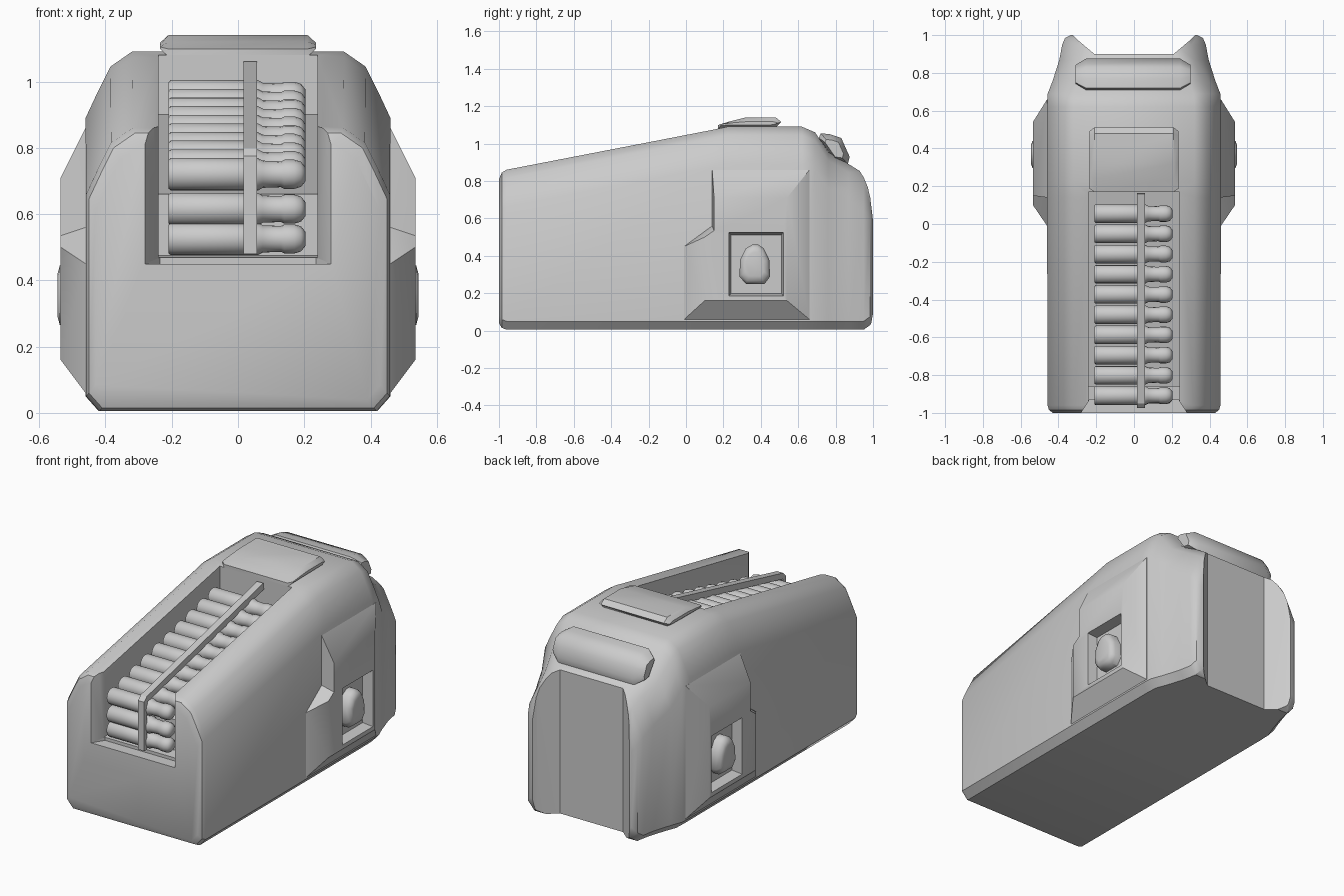
import bpy, bmesh, math
from mathutils import Vector

if "Cube" in bpy.data.objects:
    bpy.data.objects.remove(bpy.data.objects["Cube"])


def loft(name, rings, angle=35):
    """Closed solid skinned through rings of equal point count."""
    bm = bmesh.new()
    vs = [[bm.verts.new(p) for p in r] for r in rings]
    n = len(vs[0])
    for a, b in zip(vs, vs[1:]):
        for i in range(n):
            j = (i + 1) % n
            bm.faces.new((a[i], a[j], b[j], b[i]))
    bm.faces.new(vs[0])
    bm.faces.new(vs[-1][::-1])
    bmesh.ops.recalc_face_normals(bm, faces=bm.faces[:])
    me = bpy.data.meshes.new(name)
    bm.to_mesh(me)
    bm.free()
    ob = bpy.data.objects.new(name, me)
    bpy.context.collection.objects.link(ob)
    smooth(ob, angle)
    return ob


def activate(ob):
    bpy.ops.object.select_all(action='DESELECT')
    ob.select_set(True)
    bpy.context.view_layer.objects.active = ob


def smooth(ob, angle=35):
    activate(ob)
    bpy.ops.object.shade_smooth_by_angle(angle=math.radians(angle))


def cut(ob, cutter):
    m = ob.modifiers.new("cut", 'BOOLEAN')
    m.operation, m.solver, m.object = 'DIFFERENCE', 'EXACT', cutter
    activate(ob)
    bpy.ops.object.modifier_apply(modifier=m.name)
    bpy.data.objects.remove(cutter)
    smooth(ob)


def ring_x(x, prof, sy=1.0, sz=1.0):
    """Place a (y, z) profile at x, scaled about the middle of its bounds."""
    ys, zs = [p[0] for p in prof], [p[1] for p in prof]
    cy, cz = (min(ys) + max(ys)) / 2, (min(zs) + max(zs)) / 2
    return [(x, cy + (y - cy) * sy, cz + (z - cz) * sz) for y, z in prof]


def ring_z(z, plan):
    return [(x, y, z) for x, y in plan]


# Main housing: chamfered cross-sections lofted front to back
def section(y, w, top, bottom):
    half = [(w - 0.04, bottom), (w, bottom + 0.045), (w, top - 0.2), (w - 0.035, top - 0.125),
            (w - 0.075, top - 0.045), (w - 0.14, top)]
    return [(x, y, z) for x, z in half] + [(-x, y, z) for x, z in reversed(half)]


stations = [(-1, .43, .81, .04), (-.985, .45, .845, .015), (-.96, .458, .86, .005), (.14, .46, 1.073, .005),
            (.22, .46, 1.09, .005), (.62, .46, 1.09, .005), (.69, .457, 1.06, .005),
            (.76, .43, .955, .005), (.87, .395, .89, .005), (.95, .38, .84, .005),
            (.985, .365, .795, .03), (1.0, .335, .76, .06)]
housing = loft("housing", [section(*s) for s in stations])

# Recessed rear panel between the two back ridges
notch = [(-.21, .9), (.21, .9), (.305, .98), (.34, 1.02), (-.34, 1.02), (-.305, .98)]
cut(housing, loft("rear_cutter", [ring_z(-.1, notch), ring_z(1.3, notch)]))

# Open channel for the rounds, with a flared mouth
channel = [(-1.1, .42), (-.97, .465), (-.86, .475), (-.86, .66), (.17, .90), (.17, 1.3), (-1.1, 1.3)]
cut(housing, loft("channel_cutter", [ring_x(-.24, channel), ring_x(.24, channel)]))
flare = [(-.30, -1.03), (.30, -1.03), (.235, -.93), (-.235, -.93)]
cut(housing, loft("flare_cutter", [ring_z(.45, flare), ring_z(1.3, flare)]))

# Side pods with a pocket and a button, both sides
base = [(-.01, .06), (.66, .06), (.66, .86), (.14, .86), (.14, .56), (-.01, .45)]
face = [(.10, .16), (.54, .16), (.54, .71), (.15, .71), (.15, .535), (.10, .50)]
pocket = [(.225, .18), (.525, .18), (.525, .53), (.225, .53)]
button = [(.32, .25), (.42, .25), (.45, .29), (.445, .38), (.415, .44), (.385, .46),
          (.355, .46), (.32, .44), (.29, .38), (.285, .29)]
for side, s in (("right", 1), ("left", -1)):
    pod = loft("side_pod_" + side, [ring_x(s * .38, base), ring_x(s * .46, base), ring_x(s * .535, face)])
    cut(pod, loft("pocket_cutter", [ring_x(s * .475, pocket, .9, .9), ring_x(s * .60, pocket, 1.05, 1.05)]))
    loft("button_" + side, [ring_x(s * .45, button), ring_x(s * .515, button),
                            ring_x(s * .538, button, .85, .85), ring_x(s * .545, button, .6, .6)], 50)

# Top cover plate
plate = [(.17, 1.075), (.17, 1.098), (.24, 1.12), (.32, 1.14), (.48, 1.14), (.51, 1.115), (.48, 1.085)]
loft("cover_plate", [ring_x(-.235, plate, .9, .3), ring_x(-.21, plate),
                     ring_x(.21, plate), ring_x(.235, plate, .9, .3)])

# Rear bar on the back slope
bar = [(.71, 1.03), (.72, 1.055), (.77, 1.05), (.83, 1.03), (.85, .985), (.875, .93), (.865, .89), (.80, .90)]
loft("rear_bar", [ring_x(-.31, bar, .6, .6), ring_x(-.255, bar), ring_x(.245, bar), ring_x(.30, bar, .6, .6)], 45)

# Rounds: one lathe profile (x, radius) lying across the channel
lathe = [(-.21, .043), (-.203, .049), (.06, .049), (.075, .041), (.13, .039), (.14, .044),
         (.17, .044), (.19, .038), (.203, .022)]


def cartridge(name, y, z, sides=16):
    rings = []
    for x, r in lathe:
        rings.append([(x, y + r * math.cos(2 * math.pi * i / sides),
                       z + r * math.sin(2 * math.pi * i / sides)) for i in range(sides)])
    return loft(name, rings, 45)


spots = [(.055 - .107 * i, .955 - .0261 * i) for i in range(10)] + [(-.91, .615), (-.91, .525)]
for i, (y, z) in enumerate(spots):
    cartridge("round_%02d" % (i + 1), y, z)

# Retaining strap, bent over the front
strap = [(.16, 1.06), (-.95, .80), (-.975, .775), (-.975, .48), (-.95, .48), (-.945, .765), (.165, 1.02)]
loft("retaining_strap", [ring_x(.016, strap), ring_x(.057, strap)], 30)
